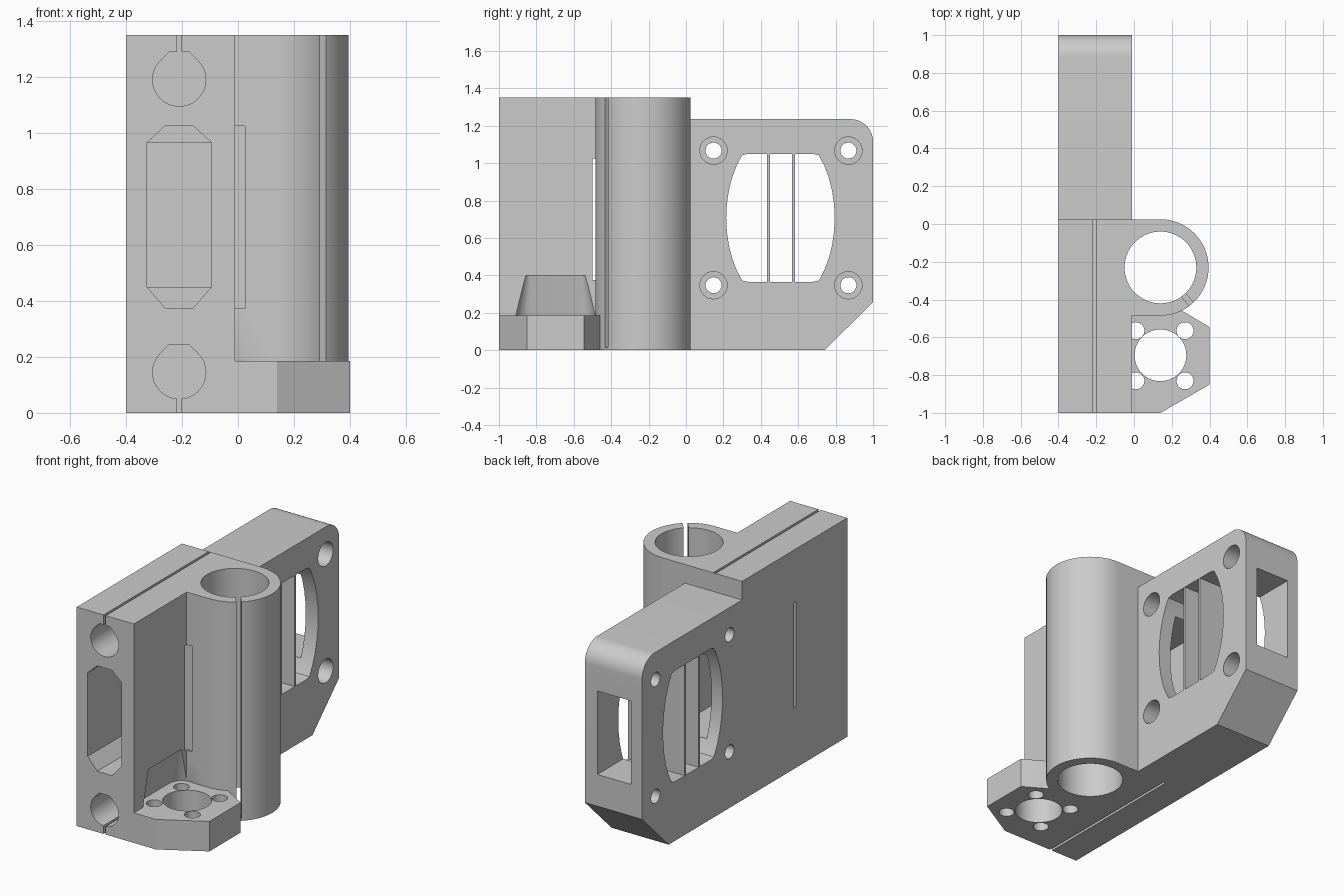
import bpy, bmesh
from math import cos, sin, radians
from mathutils import Vector

if "Cube" in bpy.data.objects:
    bpy.data.objects.remove(bpy.data.objects["Cube"], do_unlink=True)

grey = bpy.data.materials.new("light grey plastic")
grey.use_nodes = True
GREY = (0.6, 0.6, 0.6, 1)
grey.diffuse_color = GREY
grey.node_tree.nodes["Principled BSDF"].inputs["Base Color"].default_value = GREY


def make_object(name, bm):
    bmesh.ops.recalc_face_normals(bm, faces=bm.faces)
    mesh = bpy.data.meshes.new(name)
    bm.to_mesh(mesh)
    bm.free()
    mesh.materials.append(grey)
    obj = bpy.data.objects.new(name, mesh)
    bpy.context.collection.objects.link(obj)
    return obj


def prism(name, points, axis, lo, hi):
    """Extrude a 2D outline along an axis; the outline uses the other two axes in order."""
    place = {"x": lambda u, v, t: (t, u, v),
             "y": lambda u, v, t: (u, t, v),
             "z": lambda u, v, t: (u, v, t)}[axis]
    bm = bmesh.new()
    base = bm.faces.new([bm.verts.new(place(u, v, lo)) for u, v in points])
    grown = bmesh.ops.extrude_face_region(bm, geom=[base])["geom"]
    verts = [g for g in grown if isinstance(g, bmesh.types.BMVert)]
    bmesh.ops.translate(bm, verts=verts, vec=Vector(place(0, 0, hi - lo)))
    return make_object(name, bm)


def arc(u, v, r, start=0, end=360, steps=48, rv=None):
    count = steps if end - start == 360 else steps + 1
    angles = [radians(start + (end - start) * i / steps) for i in range(count)]
    return [(u + r * cos(a), v + (rv or r) * sin(a)) for a in angles]


def rect(u0, u1, v0, v1):
    return [(u0, v0), (u1, v0), (u1, v1), (u0, v1)]


def combine(target, tool, operation):
    mod = target.modifiers.new("combine", "BOOLEAN")
    mod.operation = operation
    mod.solver = "EXACT"
    mod.object = tool
    bpy.context.view_layer.objects.active = target
    bpy.ops.object.modifier_apply(modifier=mod.name)
    bpy.data.objects.remove(tool, do_unlink=True)


def cut(points, axis, lo, hi):
    combine(body, prism("cutter", points, axis, lo, hi), "DIFFERENCE")


LEFT, RIGHT = -0.4, -0.01
TUBE = (0.14, -0.23)

# Main block with the vertical tube sleeve, as one plan outline
body = prism("carriage_body",
             [(LEFT, -1), (RIGHT, -1), (RIGHT, -0.485)]
             + arc(*TUBE, 0.255, -90, 90, 40) + [(LEFT, 0.025)], "z", 0, 1.35)

# Fan housing with a rounded top corner and a chamfered bottom corner
housing = prism("fan_housing",
                [(-0.1, 0), (0.74, 0), (1, 0.255)]
                + arc(0.88, 1.115, 0.12, 0, 90, 14) + [(-0.1, 1.235)], "x", LEFT, RIGHT)
combine(body, housing, "UNION")

# Mounting flange
flange = prism("flange",
               [(-0.1, -1), (0.14, -1), (0.4, -0.85), (0.4, -0.545),
                (0.255, -0.46), (0.2, -0.44), (-0.1, -0.44)], "z", 0, 0.185)
combine(body, flange, "UNION")

# Tube bore and its clamping slit, which stops just above the base
cut(arc(*TUBE, 0.19, steps=64), "z", -0.1, 1.5)
a = radians(-50)
along, side = Vector((cos(a), sin(a))), Vector((-sin(a), cos(a))) * 0.014
centre = Vector(TUBE)
cut([tuple(centre + along * d + side * s)
     for d, s in ((0.1, -1), (0.3, -1), (0.3, 1), (0.1, 1))], "z", 0.015, 1.5)

# Two flat-topped rod holes with slits to the outside
ROD_X = -0.21
for z, slit in ((1.19, (1.25, 1.5)), (0.145, (-0.1, 0.1))):
    outline = arc(ROD_X, z, 0.095, 135, 405, 36)
    outline += [(ROD_X + 0.034, z + 0.1), (ROD_X - 0.034, z + 0.1)]
    cut(outline, "y", -1.1, 0.025)
    cut(rect(ROD_X - 0.008, ROD_X + 0.008, *slit), "y", -1.1, 0.024)

# Air duct: eight-sided in front, rectangular to the back
cut([(-0.325, 0.45), (-0.26, 0.375), (-0.16, 0.375), (-0.095, 0.45),
     (-0.095, 0.965), (-0.16, 1.025), (-0.26, 1.025), (-0.325, 0.965)], "y", -1.1, -0.48)
cut(rect(-0.325, -0.095, 0.45, 0.965), "y", -0.49, 1.1)

# Thin upright slot across the duct
cut(rect(-0.5, -0.475, 0.375, 1.025), "x", -0.5, 0.025)

# Fan opening: an ellipse with flat top and bottom
FAN = (0.505, 0.707)
opening = [(y, min(max(z, 0.365), 1.05)) for y, z in arc(*FAN, 0.29, steps=40, rv=0.474)]
low = [p for p in opening if p[1] == 0.365]
high = [p for p in opening if p[1] == 1.05]
ends = [f(group) for group in (low, high) for f in (min, max)]
opening = [p for p in opening if p not in low + high or p in ends]
cut(opening, "x", -0.5, 0.1)

# Counterbored fan screw holes
for y in (0.147, 0.868):
    for z in (0.347, 1.067):
        cut(arc(y, z, 0.043, steps=24), "x", -0.5, 0.1)
        cut(arc(y, z, 0.073, steps=32), "x", -0.2, 0.1)

# Flange holes
SCREW_X, SCREW_Y = 0.01, (-0.83, -0.565)
cut(arc(0.14, -0.695, 0.137), "z", -0.1, 0.3)
for x in (SCREW_X, 0.27):
    for y in SCREW_Y:
        cut(arc(x, y, 0.045, steps=24), "z", -0.1, 0.19)

# Tapered screwdriver clearance in the block wall above the flange
bm = bmesh.new()
for y in SCREW_Y:
    for r, z in ((0.083, 0.185), (0.033, 0.4)):
        for u, v in arc(SCREW_X, y, r, steps=32):
            bm.verts.new((u, v, z))
hull = bmesh.ops.convex_hull(bm, input=bm.verts)
spare = [g for g in hull["geom_interior"] if isinstance(g, bmesh.types.BMVert)]
bmesh.ops.delete(bm, geom=spare, context="VERTS")
combine(body, make_object("cutter", bm), "DIFFERENCE")

# Guide fins in the fan opening
fins = [prism("fan_fin_" + word, rect(y - 0.008, y + 0.008, 0.36, 1.055), "x",
              LEFT + 0.002, RIGHT - 0.002)
        for word, y in (("front", 0.44), ("back", 0.575))]

# Smooth curved walls, sharp edges kept
bpy.ops.object.select_all(action="DESELECT")
body.select_set(True)
bpy.context.view_layer.objects.active = body
bpy.ops.object.shade_smooth_by_angle(angle=radians(25))
